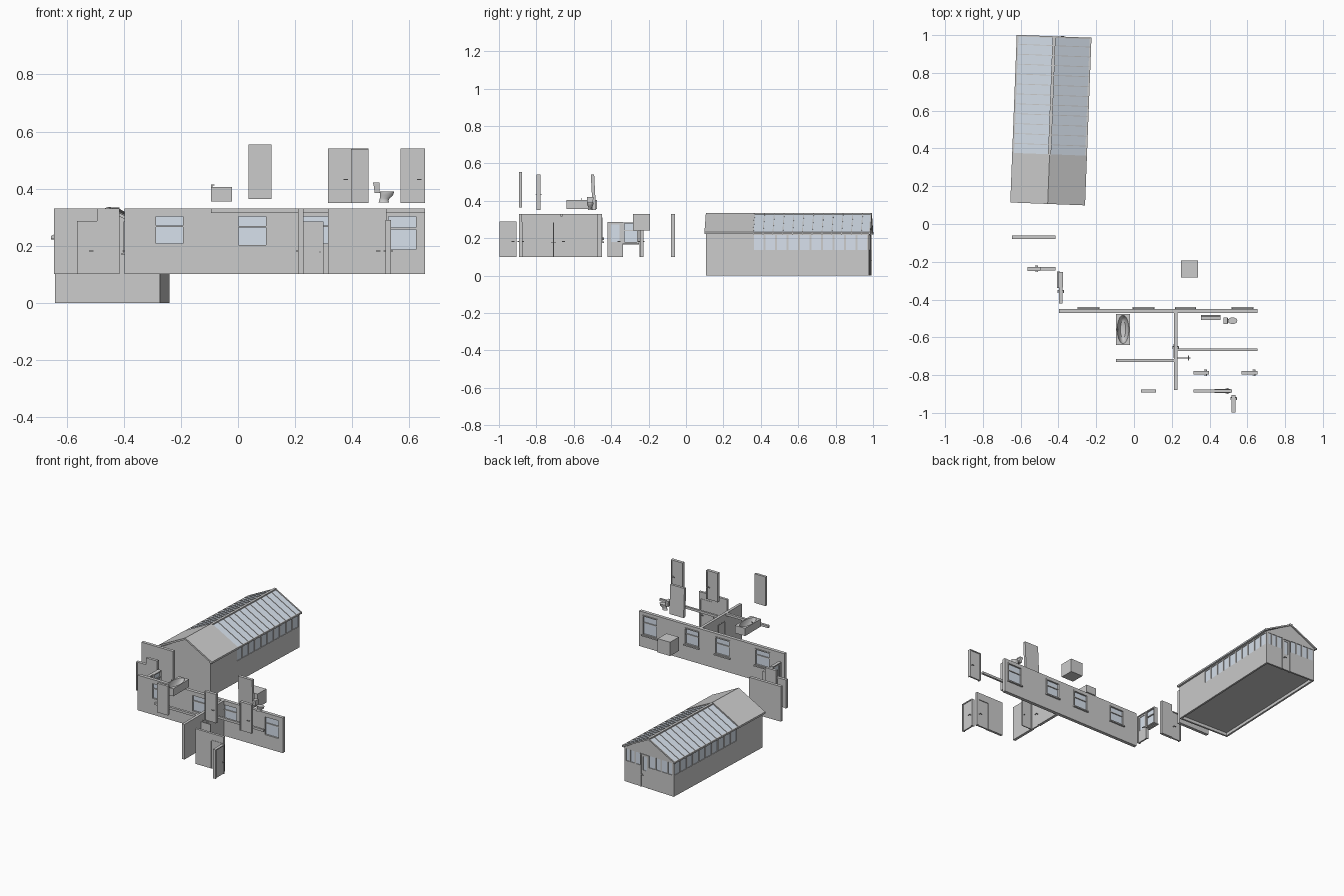
import bpy, bmesh, math
from mathutils import Matrix, Vector

if "Cube" in bpy.data.objects:
    bpy.data.objects.remove(bpy.data.objects["Cube"])

glass = bpy.data.materials.new("glass")
glass.diffuse_color = (0.68, 0.75, 0.84, 1)
glass.use_nodes = True
glass.node_tree.nodes["Principled BSDF"].inputs["Base Color"].default_value = glass.diffuse_color
I = Matrix.Identity(4)


def finish(name, bm, M=I, mat=None):
    bmesh.ops.transform(bm, matrix=M, verts=bm.verts)
    bmesh.ops.recalc_face_normals(bm, faces=bm.faces)
    me = bpy.data.meshes.new(name)
    bm.to_mesh(me)
    bm.free()
    ob = bpy.data.objects.new(name, me)
    bpy.context.collection.objects.link(ob)
    if mat:
        me.materials.append(mat)
    return ob


def boxes(name, items, M=I, mat=None):
    """Each item is x0, x1, y0, y1, z0, z1."""
    bm = bmesh.new()
    for x0, x1, y0, y1, z0, z1 in items:
        T = Matrix.Translation(((x0 + x1) / 2, (y0 + y1) / 2, (z0 + z1) / 2))
        S = Matrix.Diagonal((x1 - x0, y1 - y0, z1 - z0, 1))
        bmesh.ops.create_cube(bm, size=1, matrix=T @ S)
    return finish(name, bm, M, mat)


def prisms(name, profile, spans, M=I, mat=None):
    """Extrude an x-z profile along y over each span."""
    bm = bmesh.new()
    for y0, y1 in spans:
        f = bm.faces.new([bm.verts.new((x, y0, z)) for x, z in profile])
        r = bmesh.ops.extrude_face_region(bm, geom=[f])
        vs = [v for v in r["geom"] if isinstance(v, bmesh.types.BMVert)]
        bmesh.ops.translate(bm, verts=vs, vec=(0, y1 - y0, 0))
    return finish(name, bm, M, mat)


def loft(name, rings, n=32):
    """Each ring is cx, cy, z, rx, ry, is_rectangular."""
    bm = bmesh.new()
    loops = []
    for cx, cy, z, rx, ry, rect in rings:
        loop = []
        for i in range(n):
            c, s = math.cos(math.tau * i / n), math.sin(math.tau * i / n)
            k = 1 / max(abs(c), abs(s)) if rect else 1
            loop.append(bm.verts.new((cx + rx * c * k, cy + ry * s * k, z)))
        loops.append(loop)
    for a, b in zip(loops, loops[1:]):
        for i in range(n):
            bm.faces.new((a[i], a[(i + 1) % n], b[(i + 1) % n], b[i]))
    bm.faces.new(loops[0])
    bm.faces.new(loops[-1])
    ob = finish(name, bm)
    bpy.context.view_layer.objects.active = ob
    ob.select_set(True)
    bpy.ops.object.shade_smooth_by_angle(angle=math.radians(40))
    ob.select_set(False)
    return ob


def wall(name, x0, x1, y0, y1, z0, z1, holes, M=I):
    """Wall along x with rectangular holes (x0, x1, z0, z1)."""
    parts, x = [], x0
    for a, b, c, d in holes:
        parts.append((x, a, y0, y1, z0, z1))
        if c > z0:
            parts.append((a, b, y0, y1, z0, c))
        if d < z1:
            parts.append((a, b, y0, y1, d, z1))
        x = b
    if x < x1:
        parts.append((x, x1, y0, y1, z0, z1))
    return boxes(name, parts, M)


def rim(x0, x1, y0, y1, z0, z1, t, bottom=True):
    parts = [(x0, x0 + t, y0, y1, z0, z1), (x1 - t, x1, y0, y1, z0, z1),
             (x0 + t, x1 - t, y0, y1, z1 - t, z1)]
    if bottom:
        parts.append((x0 + t, x1 - t, y0, y1, z0, z0 + t))
    return parts


def door(name, x0, x1, y, z0, z1, M=I, pane=None):
    """Framed leaf with a lever handle on both faces; pane gives glass z range."""
    boxes(name + "_frame", rim(x0, x1, y - .01, y + .01, z0, z1, .006, False), M)
    a, b = x0 + .006, x1 - .006
    hole = [(a + .012, b - .012, *pane)] if pane else []
    wall(name + "_leaf", a, b, y - .005, y + .005, z0, z1 - .006, hole, M)
    if pane:
        boxes(name + "_glass", [(a + .012, b - .012, y - .002, y + .002, *pane)], M, glass)
    h, zh = b - .008, z0 + .082
    bars = []
    for s in (-1, 1):
        bars += [(h - .002, h + .002, min(y, y + s * .015), max(y, y + s * .015), zh - .002, zh + .002),
                 (h - .014, h + .002, y + s * .015 - .002, y + s * .015 + .002, zh - .002, zh + .002)]
    boxes(name + "_handle", bars, M)


def window(name, x0, x1, y, z0, z1, M=I):
    zt = z0 + (z1 - z0) * .62
    boxes(name + "_frame", rim(x0, x1, y - .013, y + .013, z0, z1, .007)
          + [(x0 + .007, x1 - .007, y - .008, y + .008, zt - .003, zt + .003),
             (x0 - .003, x1 + .003, y + .005, y + .02, z0 - .005, z0 + .003)], M)
    boxes(name + "_glass", [(x0 + .007, x1 - .007, y - .002, y + .002, z0 + .007, z1 - .007)], M, glass)


# --- Glazed building, slightly rotated ---
M = Matrix.Translation((-.44, .55, 0)) @ Matrix.Rotation(math.radians(-2.2), 4, 'Z')
W, L, T, MID, SILL, TOP = .184, .436, .012, -.19, .13, .23
boxes("building_lower_walls", [(-W, -W + T, -L, L, 0, SILL), (W - T, W, -L, L, 0, SILL),
      (-W + T, W - T, -L, -L + T, 0, TOP), (-W + T, .0, L - T, L, 0, SILL),
      (.065, W - T, L - T, L, 0, SILL)], M)
boxes("building_upper_walls", [(-W, -W + T, -L, MID, SILL, TOP), (W - T, W, -L, MID, SILL, TOP)], M)
boxes("building_floor", [(-W + T, W - T, -L + T, L - T, .02, .025)], M)
gable = [(-W, TOP - .006), (W, TOP - .006), (0, .326)]
prisms("building_gables", gable, [(-L, -L + T), (L - T, L)], M)
# side glazing: posts, rails and panes
N = 10
step = (L - MID - .01) / N
for side, s in (("left", -1), ("right", 1)):
    xa, xb = sorted((s * W, s * (W - T)))
    bars = [(xa, xb, MID, L, SILL, SILL + .008), (xa, xb, MID, L, .216, TOP)]
    bars += [(xa, xb, MID + i * step, MID + i * step + .01, SILL + .008, .216) for i in range(N + 1)]
    boxes(side + "_window_posts", bars, M)
    xm = (xa + xb) / 2
    boxes(side + "_window_glass", [(xm - .002, xm + .002, MID, L - .01, SILL, .22)], M, glass)
    boxes(side + "_eave_gutter", [tuple(sorted((s * (W - .002), s * .198))) + (-L - .008, L + .008, .223, .233)], M)
    # roof: solid front part, glazed rear part with bars
    def slope(up, thick):
        return [(0, .328 + up), (s * .198, .226 + up), (s * .198, .226 + up - thick), (0, .328 + up - thick)]
    prisms(side + "_solid_roof", slope(.008, .012), [(-L - .008, MID + .005)], M)
    prisms(side + "_roof_glass", slope(.002, .004), [(MID + .005, L + .004)], M, glass)
    prisms(side + "_roof_bars", slope(.005, .010),
           [(MID + .005 + i * .0525, MID + .009 + i * .0525) for i in range(12)] + [(L, L + .008)], M)
boxes("roof_ridge", [(-.008, .008, MID, L + .008, .323, .334)], M)
# rear glazing and door
boxes("rear_window_posts", [(x, x + .008, L - T, L, SILL, .216) for x in (-W, -.14, -.094, -.05, .0, .057, .1, .14, W - .008)]
      + [(-W, W, L - T, L, .216, TOP), (-W, 0, L - T, L, SILL, SILL + .008), (.065, W, L - T, L, SILL, SILL + .008)], M)
boxes("rear_window_glass", [(-W + .004, W - .004, L - .008, L - .004, SILL, .22)], M, glass)
door("rear_door", 0, .065, L - .006, 0, .216, M, (.11, .2))

# --- Loose wall panels ---
boxes("back_panel", [(-.645, -.415, -.08, -.06, .1, .33)])
boxes("side_panel", [(-.495, -.415, -.245, -.227, .1, .33)])
door("side_panel_door", -.565, -.495, -.238, .1, .287)

# glazed door with a side window, facing x
R = Matrix.Translation((-.388, 0, 0)) @ Matrix.Rotation(math.pi / 2, 4, 'Z')
door("glazed_door", -.42, -.337, 0, .1, .288, R, (.18, .272))
window("side_light", -.337, -.255, 0, .172, .285, R)

# --- Main long wall with four windows ---
wins = [(-.295, -.185, .2, .31), (-.005, .105, .195, .31), (.22, .325, .2, .31), (.52, .63, .18, .31)]
wall("main_wall", -.398, .655, -.472, -.45, .1, .33, wins)
for i, (a, b, c, d) in enumerate(wins):
    window(f"main_window_{i + 1}", a, b, -.459, c, d)

# --- Cross wall, doors and header beams ---
C = Matrix.Translation((.22, 0, 0)) @ Matrix.Rotation(math.pi / 2, 4, 'Z')
wall("cross_wall", -.88, -.472, -.009, .009, .1, .33, [(-.71, -.635, .1, .286)], C)
door("cross_wall_door", -.71, -.635, 0, .1, .286, C)
boxes("open_door_leaf", [(.228, .3, -.712, -.706, .1, .284)])
boxes("open_door_handle", [(.286, .29, -.722, -.696, .176, .18)])
boxes("header_beam_left", [(-.095, .212, -.731, -.715, .315, .33)])
boxes("header_beam_right", [(.228, .655, -.672, -.659, .315, .33)])
wall("front_panel", .315, .52, -.892, -.876, .1, .33, [(.425, .512, .1, .287)])
door("front_panel_door", .425, .512, -.884, .1, .287)
F = Matrix.Translation((.527, 0, 0)) @ Matrix.Rotation(math.pi / 2, 4, 'Z')
door("side_door", -.998, -.905, 0, .1, .29, F)

# --- Spare raised doors and plain blocks ---
door("raised_door_left", .315, .398, -.788, .35, .54)
door("raised_door_right", .57, .655, -.788, .35, .54)
boxes("raised_plain_panel", [(.037, .117, -.892, -.876, .363, .554)])
tilt = Matrix.Translation((0, -.49, .35)) @ Matrix.Rotation(math.radians(3), 4, 'X')
boxes("tilted_panel", [(.355, .458, -.009, .009, 0, .19)], tilt)
boxes("storage_box", [(.25, .34, -.283, -.193, .24, .33)])

# --- Bathtub with oval basin and tap ---
tx, ty = -.058, -.558
loft("bathtub", [(tx, ty, .355, .037, .082, 1), (tx, ty, .405, .037, .082, 1), (tx, ty, .405, .031, .075, 0),
                 (tx, ty, .395, .028, .071, 0), (tx, ty, .372, .022, .06, 0), (tx, ty, .363, .014, .045, 0)])
boxes("bath_tap", [(-.094, -.09, -.56, -.556, .405, .415), (-.094, -.082, -.56, -.556, .411, .415)])

# --- Toilet ---
cy = -.512
loft("toilet_bowl", [(.511, cy, .352, .018, .012, 0), (.511, cy, .358, .016, .010, 0), (.514, cy, .366, .017, .010, 0),
                     (.52, cy, .376, .023, .015, 0), (.522, cy, .386, .024, .017, 0), (.522, cy, .386, .018, .012, 0),
                     (.52, cy, .372, .009, .007, 0)], 24)
loft("toilet_seat", [(.522, cy, .386, .024, .017, 0), (.522, cy, .39, .025, .0175, 0)], 24)
loft("toilet_tank", [(.488, cy, .384, .009, .014, 1), (.485, cy, .416, .010, .017, 1)], 24)
loft("toilet_lid", [(.485, cy, .416, .011, .018, 1), (.485, cy, .421, .011, .018, 1)], 24)
